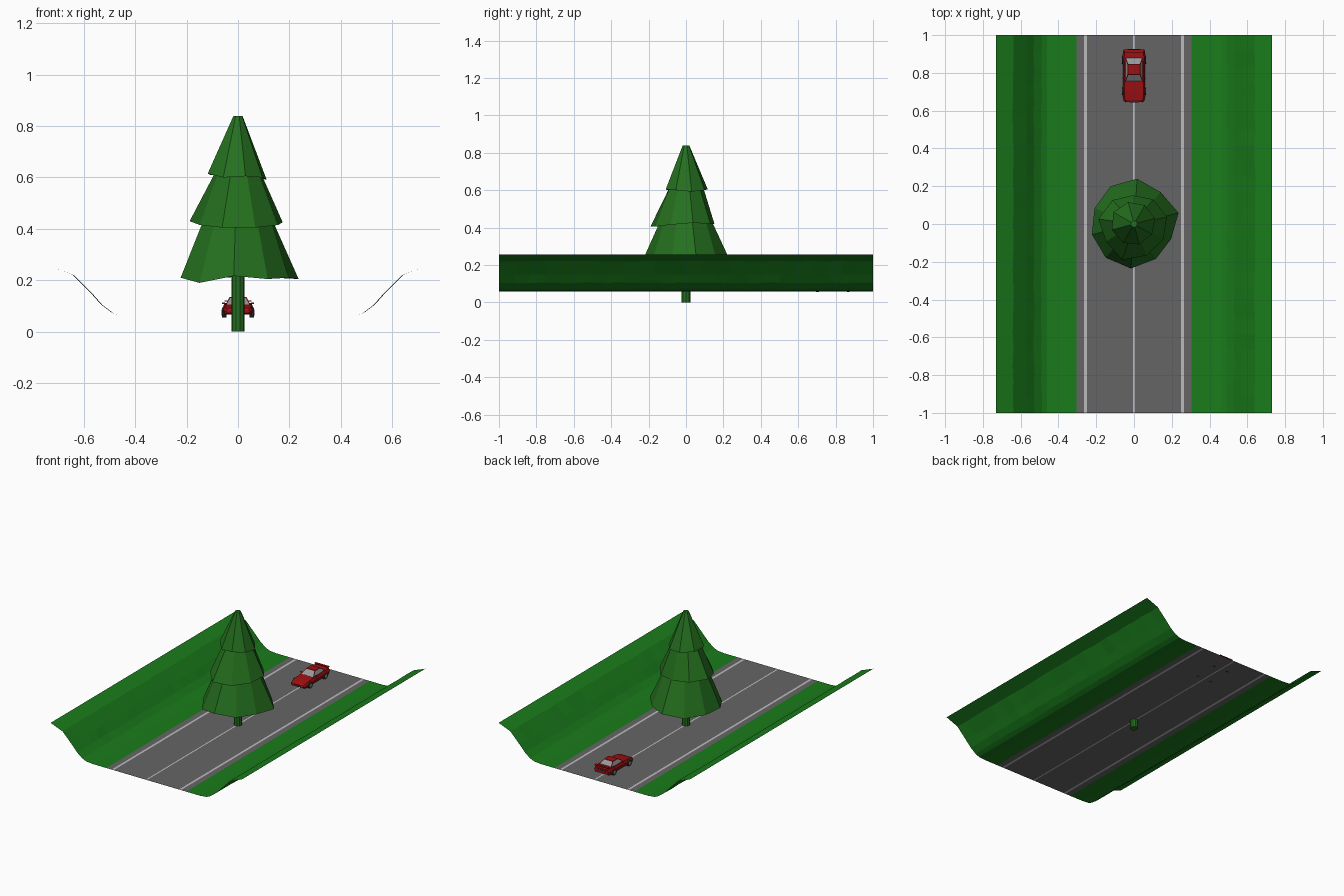
import bpy, bmesh, math, random

if "Cube" in bpy.data.objects:
    bpy.data.objects.remove(bpy.data.objects["Cube"])
random.seed(4)
Z = 0.057  # road level


def mat(name, r, g, b):
    m = bpy.data.materials.new(name)
    m.diffuse_color = (r, g, b, 1)
    m.use_nodes = True
    m.node_tree.nodes["Principled BSDF"].inputs["Base Color"].default_value = m.diffuse_color
    return m


ASPHALT = mat("asphalt", 0.13, 0.13, 0.13)
PAINT = mat("paint", 0.5, 0.5, 0.5)
GRASS = mat("grass", 0.01, 0.2, 0.011)
LEAF = mat("leaf", 0.018, 0.16, 0.013)
RED = mat("red", 0.35, 0.005, 0.006)
GLASS = mat("glass", 0.3, 0.32, 0.33)
DARK = mat("dark", 0.03, 0.03, 0.03)
RIM = mat("rim", 0.3, 0.3, 0.3)


def finish(bm, name, *mats):
    me = bpy.data.meshes.new(name)
    bm.to_mesh(me)
    bm.free()
    ob = bpy.data.objects.new(name, me)
    bpy.context.collection.objects.link(ob)
    for m in mats:
        me.materials.append(m)
    return ob


def bridge(bm, a, b, closed=True):
    n = len(a)
    return [bm.faces.new((a[i], a[(i + 1) % n], b[(i + 1) % n], b[i]))
            for i in range(n if closed else n - 1)]


def loft(name, rings, *mats):
    """Closed solid through a list of vertex rings."""
    bm = bmesh.new()
    vs = [[bm.verts.new(p) for p in r] for r in rings]
    for a, b in zip(vs, vs[1:]):
        bridge(bm, a, b)
    bm.faces.new(vs[0][::-1])
    bm.faces.new(vs[-1])
    bmesh.ops.recalc_face_normals(bm, faces=bm.faces)
    return finish(bm, name, *mats)


def box(name, x, y, z, sx, sy, sz, m):
    ring = [(-1, -1), (1, -1), (1, 1), (-1, 1)]
    return loft(name, [[(x + a * sx / 2, y + b * sy / 2, z + c * sz / 2) for a, b in ring]
                       for c in (-1, 1)], m)


def cylinder(name, x, y, z, r, w, n, m):
    """Cylinder along x."""
    return loft(name, [[(x + s * w / 2, y + r * math.cos(2 * math.pi * i / n),
                         z + r * math.sin(2 * math.pi * i / n)) for i in range(n)]
                       for s in (-1, 1)], m)


# Road surface and painted lines, side by side in one plane
edges = [-0.305, -0.265, -0.249, -0.005, 0.005, 0.249, 0.265, 0.305]
for i, (a, b) in enumerate(zip(edges, edges[1:])):
    bm = bmesh.new()
    bm.faces.new([bm.verts.new(p) for p in ((a, -1, Z), (b, -1, Z), (b, 1, Z), (a, 1, Z))])
    finish(bm, "road_line" if i % 2 else "road_lane", PAINT if i % 2 else ASPHALT)

# Grass banks with slight unevenness along the road
profile = [(0.305, Z), (0.41, Z), (0.46, 0.062), (0.49, 0.075), (0.53, 0.105),
           (0.57, 0.15), (0.64, 0.22), (0.73, 0.255)]
for side in (-1, 1):
    bm = bmesh.new()
    rows = []
    for j in range(25):
        y = -1 + j / 12
        row = []
        for i, (x, z) in enumerate(profile):
            d = random.uniform(-0.003, 0.003) if 2 < i < 7 else 0
            row.append(bm.verts.new((side * (x + d), y, z + d * 0.3)))
        rows.append(row)
    for a, b in zip(rows, rows[1:]):
        bridge(bm, a, b, False)
    bmesh.ops.recalc_face_normals(bm, faces=bm.faces)
    if sum(f.normal.z for f in bm.faces) < 0:
        bmesh.ops.reverse_faces(bm, faces=bm.faces)
    finish(bm, "grass_bank", GRASS)

# Tree trunk
loft("tree_trunk", [[(0.026 * math.cos(i * math.pi / 5), 0.026 * math.sin(i * math.pi / 5), z)
                     for i in range(10)] for z in (0, 0.3)], LEAF)


# Foliage tiers: ragged skirt, narrower top, hollow underside
def tier(name, start, radii, zs, top_r, top_z):
    bm = bmesh.new()
    n = len(radii)
    low, high = [], []
    for i in range(n):
        a = math.radians(start + 360 * i / n)
        c, s = math.cos(a), math.sin(a)
        low.append(bm.verts.new((radii[i] * c, radii[i] * s, zs[i % len(zs)])))
        high.append(bm.verts.new((top_r * c, top_r * s, top_z)))
    bridge(bm, low, high)
    bm.faces.new(high)
    hub = bm.verts.new((0, 0, min(zs) + 0.045))
    for i in range(n):
        bm.faces.new((low[(i + 1) % n], low[i], hub))
    bmesh.ops.recalc_face_normals(bm, faces=bm.faces)
    finish(bm, name, LEAF)


tier("tree_lower_tier", 14, [.243, .22, .24, .235, .225, .23, .233, .236, .218, .212],
     [.205, .21, .215, .205, .21, .21, .19, .217, .205, .21], 0.14, 0.43)
tier("tree_middle_tier", 12, [.178, .165, .152, .17, .19, .175, .2, .18, .175],
     [.425, .42, .42, .425, .43, .415, .405, .405, .415], 0.092, 0.615)
tier("tree_top_tier", 15, [.115, .115, .12, .125, .122, .115, .112, .11],
     [.592, .60, .605, .61, .615, .60, .605, .60], 0.018, 0.84)


# Car body: (y, half width, bottom, top)
def section(y, w, b, t):
    half = [(w * 0.9, b), (w, (b + t) / 2), (w * 0.86, t)]
    return [(x, y, z) for x, z in half] + [(-x, y, z) for x, z in half[::-1]]


loft("car_body", [section(*s) for s in [
    (.645, .046, .073, .087), (.657, .056, .068, .093), (.70, .06, .067, .101),
    (.755, .057, .067, .106), (.84, .057, .067, .107), (.87, .061, .067, .111),
    (.912, .059, .068, .112), (.924, .054, .075, .108)]], RED)

# Cabin with inset windows
base = [(-.048, .752), (.048, .752), (.049, .89), (-.049, .89)]
roof = [(-.033, .792), (.033, .792), (.033, .845), (-.033, .845)]
cabin = loft("car_cabin", [[(x, y, .104) for x, y in base], [(x, y, .135) for x, y in roof]],
             RED, GLASS)
bm = bmesh.new()
bm.from_mesh(cabin.data)
windows = [f for f in bm.faces if abs(f.normal.z) < 0.95]
bmesh.ops.inset_individual(bm, faces=windows, thickness=0.005, depth=-0.001)
for f in windows:
    f.material_index = 1
bm.to_mesh(cabin.data)
bm.free()

# Rear wing, bumpers and lamps
box("car_rear_wing", 0, .915, .119, .104, .016, .004, RED)
box("car_front_grille", 0, .6455, .077, .05, .004, .006, DARK)
box("car_rear_panel", 0, .9235, .095, .07, .004, .01, DARK)
for s in (-1, 1):
    box("car_wing_post", s * .038, .913, .113, .004, .01, .012, RED)
    box("car_headlight", s * .033, .648, .085, .016, .006, .006, GLASS)
    box("car_mirror", s * .056, .77, .111, .012, .006, .006, RED)
    # Wheels
    for y in (.703, .868):
        cylinder("car_wheel", s * .054, y, .075, .02, .018, 14, DARK)
        cylinder("car_wheel_rim", s * .0625, y, .075, .012, .002, 10, RIM)
